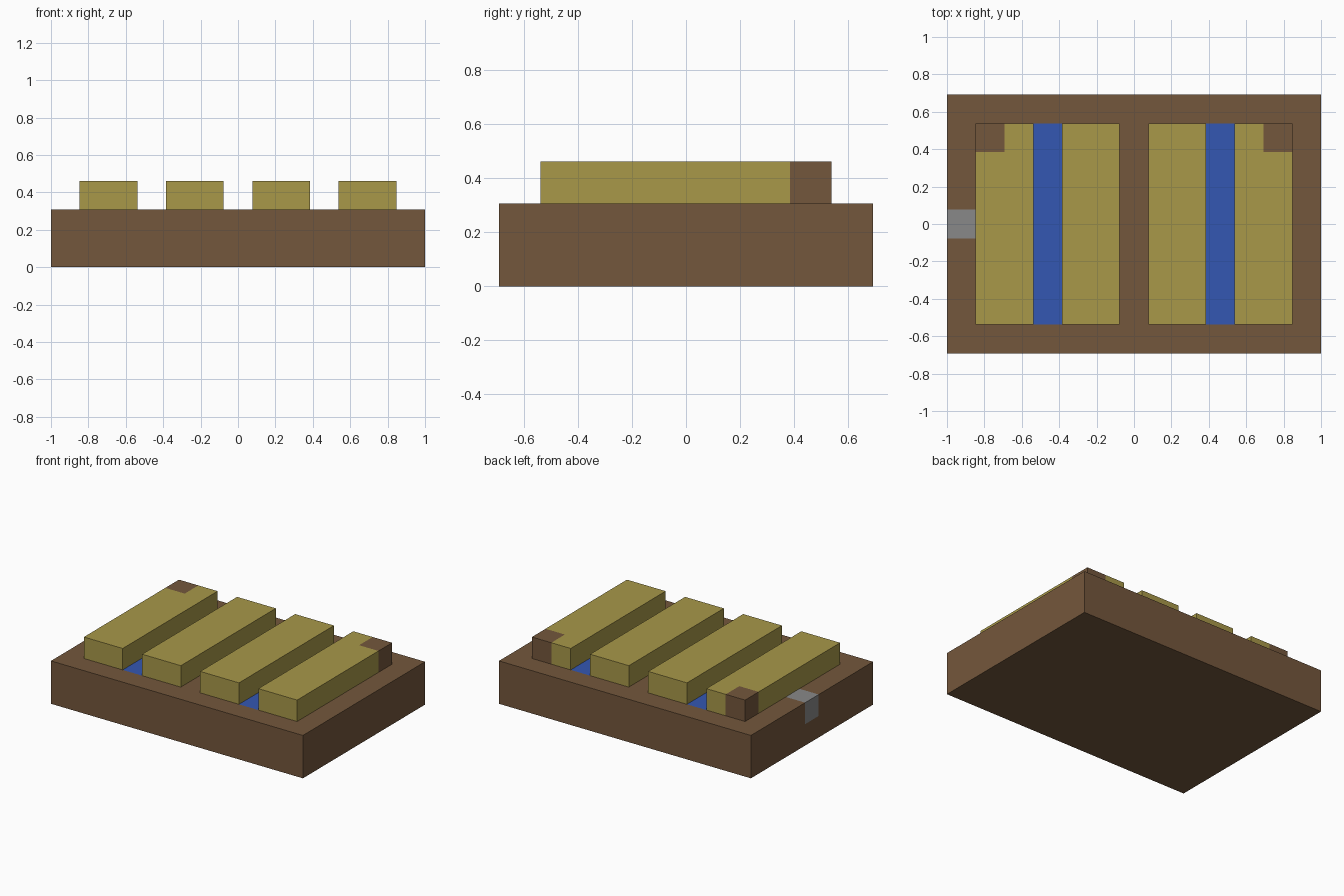
import bpy
import bmesh
from mathutils import Vector

if "Cube" in bpy.data.objects:
    bpy.data.objects.remove(bpy.data.objects["Cube"], do_unlink=True)

U = 1 / 13  # half a block; the bed is 26 units wide


def material(name, rgb):
    """Flat material from 8-bit display values, stored as linear."""
    c = [v / 255 for v in rgb]
    c = [((v + 0.055) / 1.055) ** 2.4 for v in c] + [1]
    m = bpy.data.materials.new(name)
    m.use_nodes = True
    m.diffuse_color = c
    m.node_tree.nodes["Principled BSDF"].inputs["Base Color"].default_value = c
    return m


brown = material("brown_earth", (116, 87, 60))
olive = material("olive_crop", (168, 152, 73))
blue = material("blue_water", (52, 87, 178))
grey = material("grey_stone", (137, 137, 137))


def block(name, lo, hi, materials, patches=()):
    """Box in units; each patch (slot, low, high) is cut in and recoloured."""
    lo, hi = Vector(lo), Vector(hi)
    bm = bmesh.new()
    bmesh.ops.create_cube(bm, size=1)
    for v in bm.verts:
        v.co = (lo + hi) / 2 + Vector(a * b for a, b in zip(v.co, hi - lo))
    # Cut along every patch boundary that lies inside the box
    for axis in range(3):
        normal = [float(i == axis) for i in range(3)]
        for d in {p[k][axis] for p in patches for k in (1, 2)}:
            if lo[axis] < d < hi[axis]:
                bmesh.ops.bisect_plane(
                    bm, geom=bm.verts[:] + bm.edges[:] + bm.faces[:],
                    plane_co=[d * n for n in normal], plane_no=normal)
    # Colour the faces that fall inside a patch
    for f in bm.faces:
        c = f.calc_center_median()
        for slot, a, b in patches:
            if all(a[i] - 0.01 <= c[i] <= b[i] + 0.01 for i in range(3)):
                f.material_index = slot
    bmesh.ops.scale(bm, vec=(U, U, U), verts=bm.verts)
    bmesh.ops.recalc_face_normals(bm, faces=bm.faces)
    mesh = bpy.data.meshes.new(name)
    bm.to_mesh(mesh)
    bm.free()
    for m in materials:
        mesh.materials.append(m)
    obj = bpy.data.objects.new(name, mesh)
    bpy.context.collection.objects.link(obj)
    return obj


# Earth bed with two flush water channels and a stone block in its edge
channels = [(1, (x, -7, 4), (x + 2, 7, 4)) for x in (-7, 5)]
stone = (2, (-13, -1, 2), (-11, 1, 4))
block("earth_bed", (-13, -9, 0), (13, 9, 4), [brown, blue, grey],
      channels + [stone])

# Four crop rows; the outer two end in a brown corner at the back
for name, x, corner in (("right_outer_row", -11, -11), ("right_inner_row", -5, None),
                        ("left_inner_row", 1, None), ("left_outer_row", 7, 9)):
    patch = [] if corner is None else [(1, (corner, 5, 4), (corner + 2, 7, 6))]
    block(name, (x, -7, 4), (x + 4, 7, 6), [olive, brown], patch)
